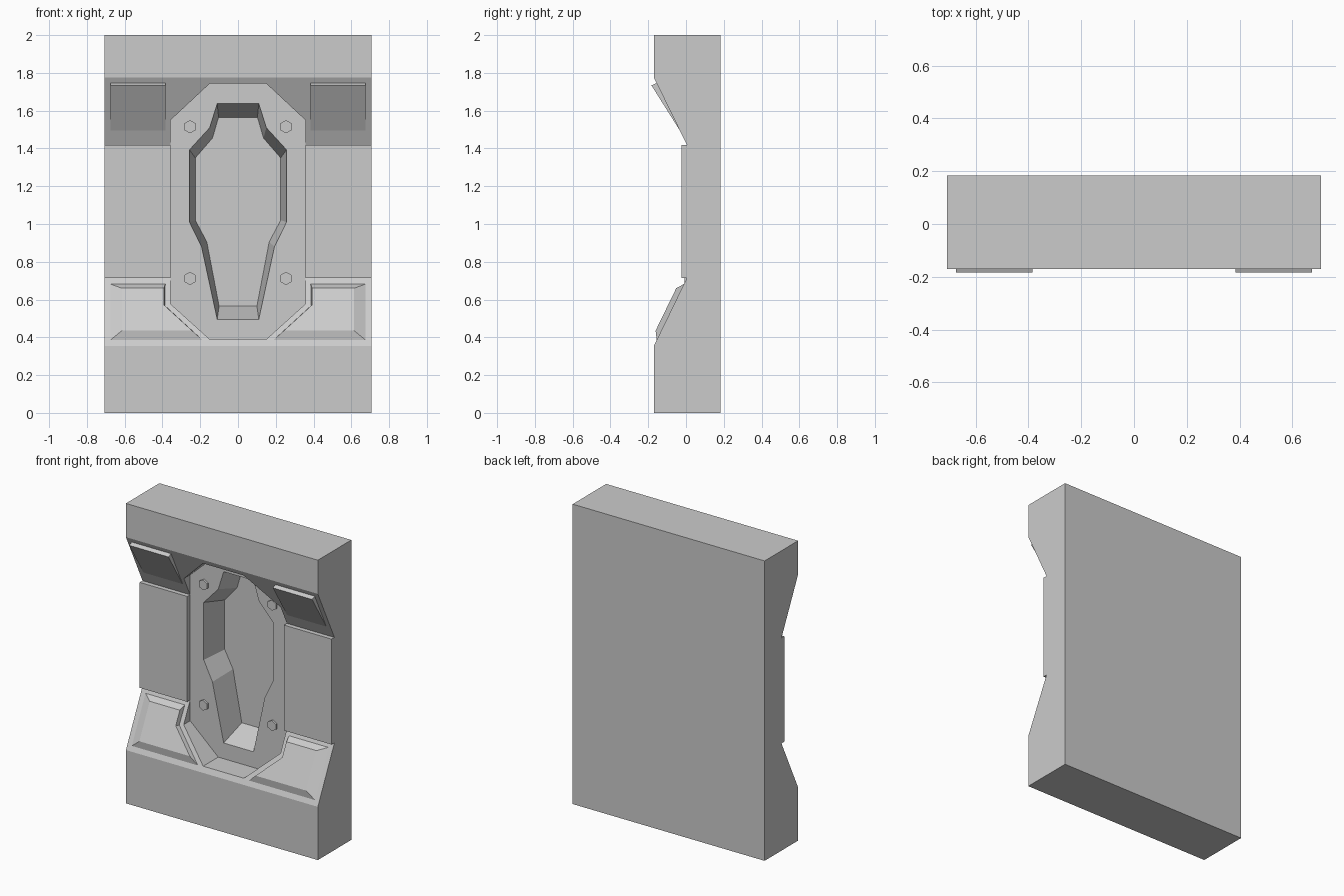
import bpy, bmesh, math

if "Cube" in bpy.data.objects:
    bpy.data.objects.remove(bpy.data.objects["Cube"])


def loft(name, sections):
    """Closed solid skinned through rings of equal point count."""
    bm = bmesh.new()
    rings = [[bm.verts.new(p) for p in s] for s in sections]
    n = len(rings[0])
    for a, b in zip(rings, rings[1:]):
        for i in range(n):
            j = (i + 1) % n
            bm.faces.new((a[i], a[j], b[j], b[i]))
    bm.faces.new(rings[0])
    bm.faces.new(rings[-1])
    bmesh.ops.recalc_face_normals(bm, faces=bm.faces)
    me = bpy.data.meshes.new(name)
    bm.to_mesh(me)
    bm.free()
    ob = bpy.data.objects.new(name, me)
    bpy.context.collection.objects.link(ob)
    return ob


def mirrored(half):
    """Complete an (x, z) half outline across x = 0."""
    return half + [(-x, z) for x, z in reversed(half)]


def at_y(outline, y):
    return [(x, y, z) for x, z in outline]


def cut(target, cutter):
    m = target.modifiers.new(cutter.name, 'BOOLEAN')
    m.operation = 'DIFFERENCE'
    m.solver = 'EXACT'
    m.object = cutter
    cutter.hide_render = True
    cutter.display_type = 'WIRE'


W, BACK, FRONT, PLATE = 0.708, 0.183, -0.17, 0.006

# wall block: side profile (y, z) swept across the width
profile = [(FRONT, 0), (BACK, 0), (BACK, 2), (FRONT, 2), (FRONT, 1.775),
           (0.005, 1.418), (-0.025, 1.418), (-0.025, 0.715),
           (0.005, 0.715), (FRONT, 0.355)]
wall = loft("wall_block", [[(x, y, z) for y, z in profile] for x in (-W, W)])

# octagonal recess
octagon = mirrored([(0.15, 0.39), (0.357, 0.577), (0.357, 1.55), (0.15, 1.743)])
cut(wall, loft("octagon_cutter", [at_y(octagon, -0.4), at_y(octagon, PLATE)]))

# tapered alcove running through to the back
outer = mirrored([(0.11, 0.495), (0.193, 0.88), (0.257, 1.01),
                  (0.257, 1.393), (0.15, 1.51), (0.11, 1.637)])
inner = mirrored([(0.10, 0.565), (0.165, 0.905), (0.226, 1.02),
                  (0.226, 1.35), (0.135, 1.455), (0.103, 1.565)])
cut(wall, loft("alcove_cutter", [at_y(outer, -0.1), at_y(outer, PLATE),
                                 at_y(inner, BACK), at_y(inner, BACK + 0.1)]))

# alcove floor, a single sheet facing forward
me = bpy.data.meshes.new("alcove_floor")
me.from_pydata(at_y(inner, BACK), [], [list(range(len(inner)))])
bpy.context.collection.objects.link(bpy.data.objects.new("alcove_floor", me))


def lower_slope(z):
    return 0.005 - 0.175 * (0.715 - z) / 0.36


base = [(0.385, 0.682), (0.675, 0.682), (0.675, 0.386), (0.188, 0.386), (0.387, 0.568)]
top = [(0.393, 0.66), (0.615, 0.66), (0.615, 0.435), (0.243, 0.435), (0.393, 0.572)]

for side, s in (("left", -1), ("right", 1)):
    # lower pad with bevelled rim
    def ring(pts, lift):
        return [(s * x, lower_slope(z) - lift, z) for x, z in pts]
    loft("lower_pad_" + side, [ring(base, -0.01), ring(base, 0), ring(top, 0.03)])

    # upper wedge pad
    wedge = [(-0.150, 1.748), (-0.183, 1.734), (0.002, 1.44)]
    loft("upper_pad_" + side,
         [[(s * x, y, z) for y, z in wedge] for x in (0.385, 0.675)])

    # hexagonal bolts
    for row, zc in (("lower", 0.712), ("upper", 1.515)):
        hexa = [(s * 0.254 + 0.035 * math.sin(k * math.pi / 3),
                 zc + 0.035 * math.cos(k * math.pi / 3)) for k in range(6)]
        loft(f"{row}_bolt_{side}", [at_y(hexa, PLATE + 0.005), at_y(hexa, PLATE - 0.013)])
